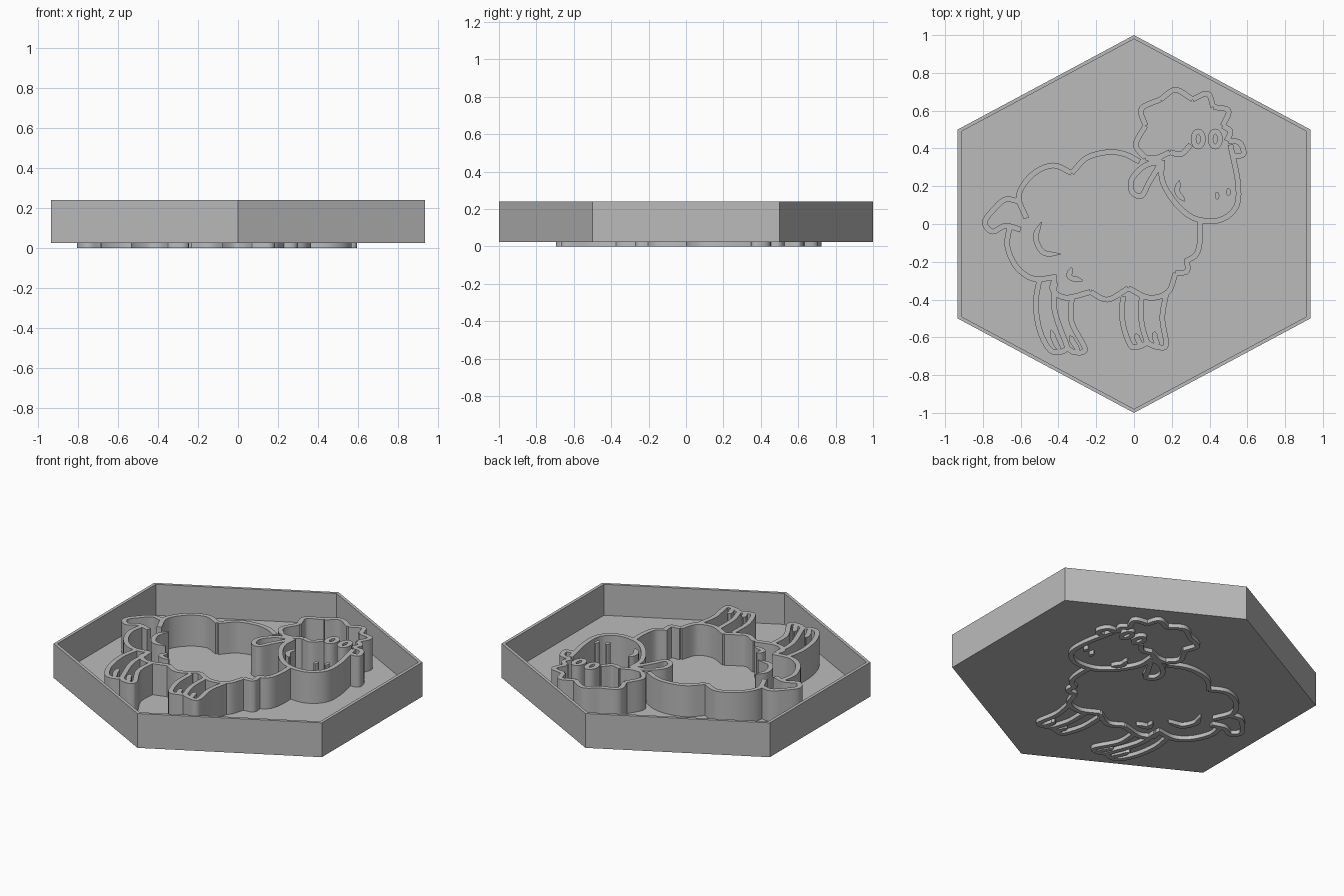
import bpy
import bmesh
import math
from mathutils import Vector

cube = bpy.data.objects.get("Cube")
if cube:
    bpy.data.objects.remove(cube, do_unlink=True)

TOP, TRAY_BOTTOM, FLOOR_TOP = 0.24, 0.024, 0.045
WALL_HALF_WIDTH = 0.0145
STEPS = 7

grey = bpy.data.materials.new("plain grey")
grey.use_nodes = True
grey_value = (0.5, 0.5, 0.5, 1)
grey.diffuse_color = grey_value
grey.node_tree.nodes["Principled BSDF"].inputs["Base Color"].default_value = grey_value


def finish(name, bm):
    """Turn the bmesh into a named grey object with sharp edges kept."""
    bmesh.ops.recalc_face_normals(bm, faces=bm.faces)
    mesh = bpy.data.meshes.new(name)
    bm.to_mesh(mesh)
    bm.free()
    mesh.materials.append(grey)
    obj = bpy.data.objects.new(name, mesh)
    bpy.context.collection.objects.link(obj)
    bpy.ops.object.select_all(action="DESELECT")
    obj.select_set(True)
    bpy.context.view_layer.objects.active = obj
    bpy.ops.object.shade_smooth_by_angle(angle=math.radians(30))
    return obj


def smooth_path(points, closed=False):
    """Catmull-Rom path through points given in hundredths of a unit."""
    pts = [Vector(p) / 100 for p in points]
    if closed:
        pts = [pts[-1]] + pts + pts[:2]
    else:
        pts = [2 * pts[0] - pts[1]] + pts + [2 * pts[-1] - pts[-2]]
    path = []
    for a, b, c, d in zip(pts, pts[1:], pts[2:], pts[3:]):
        for i in range(STEPS):
            t = i / STEPS
            path.append((2 * b + (c - a) * t + (2 * a - 5 * b + 4 * c - d) * t ** 2
                         + (3 * b - a - 3 * c + d) * t ** 3) / 2)
    if not closed:
        path.append(pts[-2])
    return path


def add_wall(bm, points, closed=False, taper=False):
    """Upright ribbon wall that follows a path, optionally with pointed ends."""
    path = smooth_path(points, closed)
    count = len(path)
    sections = []
    for i, p in enumerate(path):
        before = path[i - 1] if closed or i else p
        after = path[(i + 1) % count] if closed or i < count - 1 else p
        along = (after - before).normalized()
        half = WALL_HALF_WIDTH
        if taper:
            nearest_end = min(i, count - 1 - i) / (count - 1)
            half *= min(1, 0.2 + nearest_end * 4)
        side = Vector((-along.y, along.x)) * half
        corners = [(p + side, 0), (p - side, 0), (p - side, TOP), (p + side, TOP)]
        sections.append([bm.verts.new((q.x, q.y, z)) for q, z in corners])
    pairs = list(zip(sections, sections[1:]))
    if closed:
        pairs.append((sections[-1], sections[0]))
    else:
        bm.faces.new(sections[0])
        bm.faces.new(sections[-1])
    for s, n in pairs:
        for k in range(4):
            m = (k + 1) % 4
            bm.faces.new((s[k], s[m], n[m], n[k]))


def walls(name, strokes, closed=False, taper=False):
    bm = bmesh.new()
    for stroke in strokes:
        add_wall(bm, stroke, closed, taper)
    return finish(name, bm)


def oval(x, y, rx, ry, sides=10):
    turns = [math.tau * i / sides for i in range(sides)]
    return [(x + rx * math.cos(t), y + ry * math.sin(t)) for t in turns]


# Hexagonal tray: floor, outer sides, rim and inner sides
hexagon = [(0, 1), (-0.934, 0.5), (-0.934, -0.5), (0, -1), (0.934, -0.5), (0.934, 0.5)]
bm = bmesh.new()
loops = []
for scale, z in [(1, TRAY_BOTTOM), (1, TOP), (0.979, TOP), (0.979, FLOOR_TOP)]:
    loops.append([bm.verts.new((x * scale, y * scale, z)) for x, y in hexagon])
for low, high in zip(loops, loops[1:]):
    for i in range(len(hexagon)):
        j = (i + 1) % len(hexagon)
        bm.faces.new((low[i], low[j], high[j], high[i]))
bm.faces.new(loops[0])
bm.faces.new(loops[-1])
finish("hexagon_tray", bm)

# Woolly body outline, one stroke per bulge
walls("body_wool", [
    [(3, 33), (-5, 37), (-14, 38), (-25, 35), (-33, 27)],
    [(-33, 27), (-43, 31), (-54, 26), (-61, 15), (-57, 3)],
    [(-66, -2), (-67, -12), (-62, -23), (-53, -29), (-41, -28)],
    [(-42, -29), (-43, -35), (-36, -39), (-23, -36)],
    [(-23, -36), (-14, -40), (-3, -34)],
    [(-3, -34), (8, -39), (18, -36), (22, -26)],
    [(22, -26), (28, -25), (28, -19)],
    [(27, -20), (33, -16), (35, -8), (35, 1)],
])
walls("tail", [
    [(-61, 12), (-68, 13), (-74, 8), (-79, 1), (-75, -4), (-68, -1), (-60, -3)],
])
walls("wool_curls", [
    [(-49, 1), (-52, -7), (-48, -15), (-39, -16)],
    [(-33, -23), (-34, -28), (-27, -30)],
], taper=True)

# Legs: side lines, hoof bottoms and toe marks
walls("back_legs", [
    [(-50, -29), (-52, -42), (-50, -56), (-45, -66), (-40, -68), (-35, -66)],
    [(-42, -31), (-42, -46), (-35, -66)],
    [(-33, -39), (-33, -52), (-26, -66), (-31, -68), (-35, -66)],
])
walls("front_legs", [
    [(-6, -38), (-6, -52), (-2, -64), (2, -65), (7, -63)],
    [(4, -38), (4, -52), (7, -63)],
    [(17, -37), (15, -50), (17, -64), (12, -65), (7, -63)],
])
walls("toe_marks", [
    [(-44, -56), (-42, -62), (-39, -67)],
    [(-34, -59), (-32, -63), (-29, -67)],
    [(1, -58), (2, -61), (4, -65)],
    [(11, -57), (11, -60), (13, -65)],
], taper=True)

# Head: face, ears, curly fringe and features
walls("face", [
    [(15, 34), (15, 23), (22, 11), (32, 3), (45, 2), (54, 9), (55, 22), (51, 42)],
])
walls("ears", [
    [(15, 33), (6, 31), (-1, 24), (-1, 17), (4, 15), (8, 22), (14, 32)],
    [(50, 44), (56, 43), (58, 37), (53, 36)],
])
walls("head_wool", [
    [(6, 35), (1, 42), (6, 52)],
    [(6, 52), (4, 61), (14, 66)],
    [(14, 66), (22, 71), (31, 66)],
    [(31, 66), (39, 69), (42, 62)],
    [(42, 62), (50, 60), (47, 52)],
    [(47, 52), (51, 49), (49, 44)],
    [(6, 35), (12, 35), (19, 38)],
    [(19, 38), (25, 37), (30, 42)],
])
walls("eyes", [oval(34, 45, 2.5, 4), oval(43, 45, 2.5, 4)], closed=True)
walls("mouth", [[(24, 23), (23, 17), (27, 12)]], taper=True)

# Nostrils: solid oval posts
bm = bmesh.new()
for x, y in [(44, 15), (50, 17)]:
    ring = [bm.verts.new((px / 100, py / 100, 0)) for px, py in oval(x, y, 1.2, 2.1)]
    base = bm.faces.new(ring)
    top = bmesh.ops.extrude_face_region(bm, geom=[base], use_keep_orig=True)["geom"]
    bmesh.ops.translate(bm, verts=[v for v in top if isinstance(v, bmesh.types.BMVert)],
                        vec=(0, 0, TOP))
finish("nostrils", bm)
